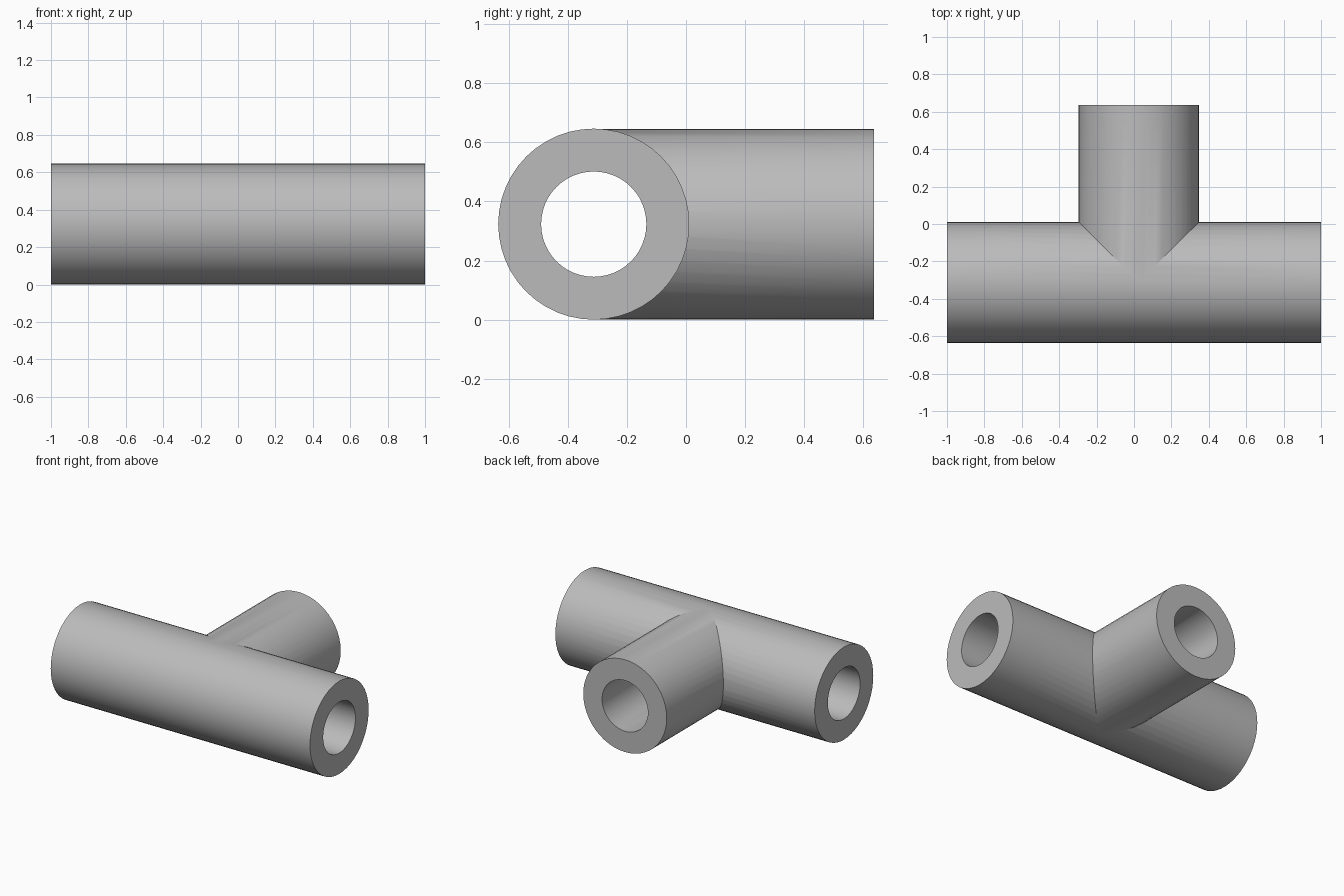
import bpy
import math

cube = bpy.data.objects.get("Cube")
if cube:
    bpy.data.objects.remove(cube, do_unlink=True)

AXIS_Y, AXIS_Z = -0.312, 0.323   # centre line of the run pipe
BRANCH_X = 0.026                 # centre line of the branch pipe
OUTER, BORE = 0.323, 0.178
BACK = 0.635                     # open end of the branch

grey = bpy.data.materials.new("plain grey")
grey.use_nodes = True
colour = (0.5, 0.5, 0.5, 1)
grey.diffuse_color = colour
grey.node_tree.nodes["Principled BSDF"].inputs["Base Color"].default_value = colour


def rod(name, radius, start, end, along_x):
    """Solid cylinder between two positions on the x or y axis."""
    middle = (start + end) / 2
    place = (middle, AXIS_Y, AXIS_Z) if along_x else (BRANCH_X, middle, AXIS_Z)
    turn = (0, math.pi / 2, 0) if along_x else (math.pi / 2, 0, 0)
    bpy.ops.mesh.primitive_cylinder_add(
        vertices=48, radius=radius, depth=end - start, location=place, rotation=turn)
    obj = bpy.context.object
    obj.name = name
    obj.data.materials.append(grey)
    return obj


def combine(target, tool, operation):
    """Apply a boolean and discard the tool."""
    mod = target.modifiers.new(operation.lower(), "BOOLEAN")
    mod.operation = operation
    mod.solver = "EXACT"
    mod.object = tool
    bpy.context.view_layer.objects.active = target
    bpy.ops.object.modifier_apply(modifier=mod.name)
    bpy.data.objects.remove(tool, do_unlink=True)


# Outer walls of the run and the branch
tee = rod("pipe_tee", OUTER, -1, 1, True)
combine(tee, rod("branch", OUTER - 0.001, AXIS_Y, BACK, False), "UNION")

# Connected bores
combine(tee, rod("run_bore", BORE, -1.1, 1.1, True), "DIFFERENCE")
combine(tee, rod("branch_bore", BORE - 0.001, AXIS_Y, BACK + 0.1, False), "DIFFERENCE")

# Smooth walls with crisp rims and mitre
bpy.ops.object.select_all(action="DESELECT")
tee.select_set(True)
bpy.context.view_layer.objects.active = tee
bpy.ops.object.shade_smooth_by_angle(angle=math.radians(25))
